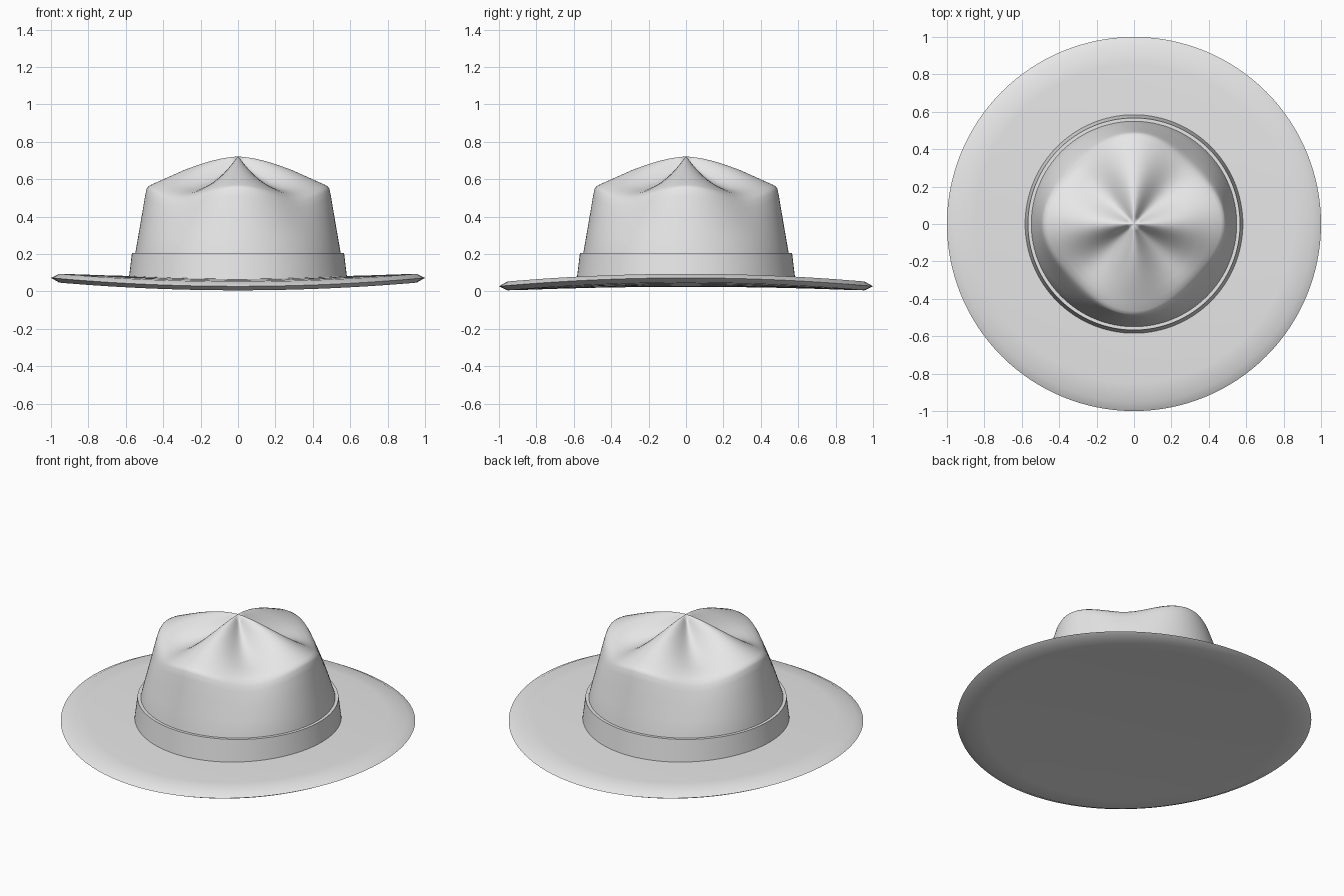
import bpy
import bmesh
import math

cube = bpy.data.objects.get("Cube")
if cube:
    bpy.data.objects.remove(cube, do_unlink=True)

SEGMENTS = 128

felt = bpy.data.materials.new("grey_felt")
felt.use_nodes = True
felt.diffuse_color = (0.8, 0.8, 0.8, 1)
felt.node_tree.nodes["Principled BSDF"].inputs["Base Color"].default_value = (0.8, 0.8, 0.8, 1)


def saddle(x, y):
    """Height of the gently curled brim: sides up, front and back down."""
    return 0.0225 * (x * x - y * y)


def lathe(name, rings, point, angle):
    """Sweep `rings` profile points round z; point(i, a) gives (radius, z).
    A zero radius makes a single pole vertex."""
    bm = bmesh.new()
    loops = []
    for i in range(rings):
        if point(i, 0)[0] == 0:
            loops.append([bm.verts.new((0, 0, point(i, 0)[1]))] * SEGMENTS)
            continue
        loop = []
        for s in range(SEGMENTS):
            a = 2 * math.pi * s / SEGMENTS
            r, z = point(i, a)
            loop.append(bm.verts.new((r * math.cos(a), r * math.sin(a), z)))
        loops.append(loop)
    for lo, hi in zip(loops, loops[1:]):
        for s in range(SEGMENTS):
            t = (s + 1) % SEGMENTS
            corners = list(dict.fromkeys((lo[s], lo[t], hi[t], hi[s])))
            bm.faces.new(corners)
    bmesh.ops.recalc_face_normals(bm, faces=bm.faces)
    mesh = bpy.data.meshes.new(name)
    bm.to_mesh(mesh)
    bm.free()
    mesh.materials.append(felt)
    obj = bpy.data.objects.new(name, mesh)
    bpy.context.collection.objects.link(obj)
    bpy.ops.object.select_all(action="DESELECT")
    obj.select_set(True)
    bpy.context.view_layer.objects.active = obj
    bpy.ops.object.shade_smooth_by_angle(angle=math.radians(angle))
    return obj


# Brim: thin closed disc with a bevelled edge, bent into a saddle
half = [(0, 0.025), (0.25, 0.025), (0.5, 0.025), (0.7, 0.025), (0.85, 0.025), (0.955, 0.0235)]
brim_profile = half + [(1, 0)] + [(r, -z) for r, z in reversed(half)]


def brim_point(i, a):
    r, z = brim_profile[i]
    return r, 0.05 + z + saddle(r * math.cos(a), r * math.sin(a))


lathe("brim", len(brim_profile), brim_point, 40)

# Crown: blends a ridge profile (front, back, sides) with a pinched one (diagonals)
ridge = [(0, 0.722), (0.04, 0.718), (0.09, 0.71), (0.15, 0.696), (0.22, 0.674), (0.29, 0.648),
         (0.36, 0.617), (0.42, 0.59), (0.465, 0.57), (0.482, 0.56), (0.489, 0.547),
         (0.497, 0.51), (0.512, 0.42), (0.53, 0.315), (0.55, 0.2), (0.565, 0.06)]
pinch = [(0, 0.722), (0.04, 0.682), (0.09, 0.643), (0.15, 0.606), (0.22, 0.574), (0.29, 0.551),
         (0.35, 0.537), (0.395, 0.524), (0.42, 0.511), (0.437, 0.497), (0.45, 0.48),
         (0.465, 0.45), (0.492, 0.38), (0.521, 0.295), (0.55, 0.2), (0.565, 0.06)]


def crown_point(i, a):
    w = 0.5 + 0.5 * math.cos(4 * a)
    return tuple(w * p + (1 - w) * q for p, q in zip(ridge[i], pinch[i]))


lathe("crown", len(ridge), crown_point, 70)

# Hat band: tapered ring with a small flat lip against the crown
band_profile = [(0.545, 0.205), (0.567, 0.205), (0.585, 0.06)]
lathe("hat_band", len(band_profile), lambda i, a: band_profile[i], 40)
